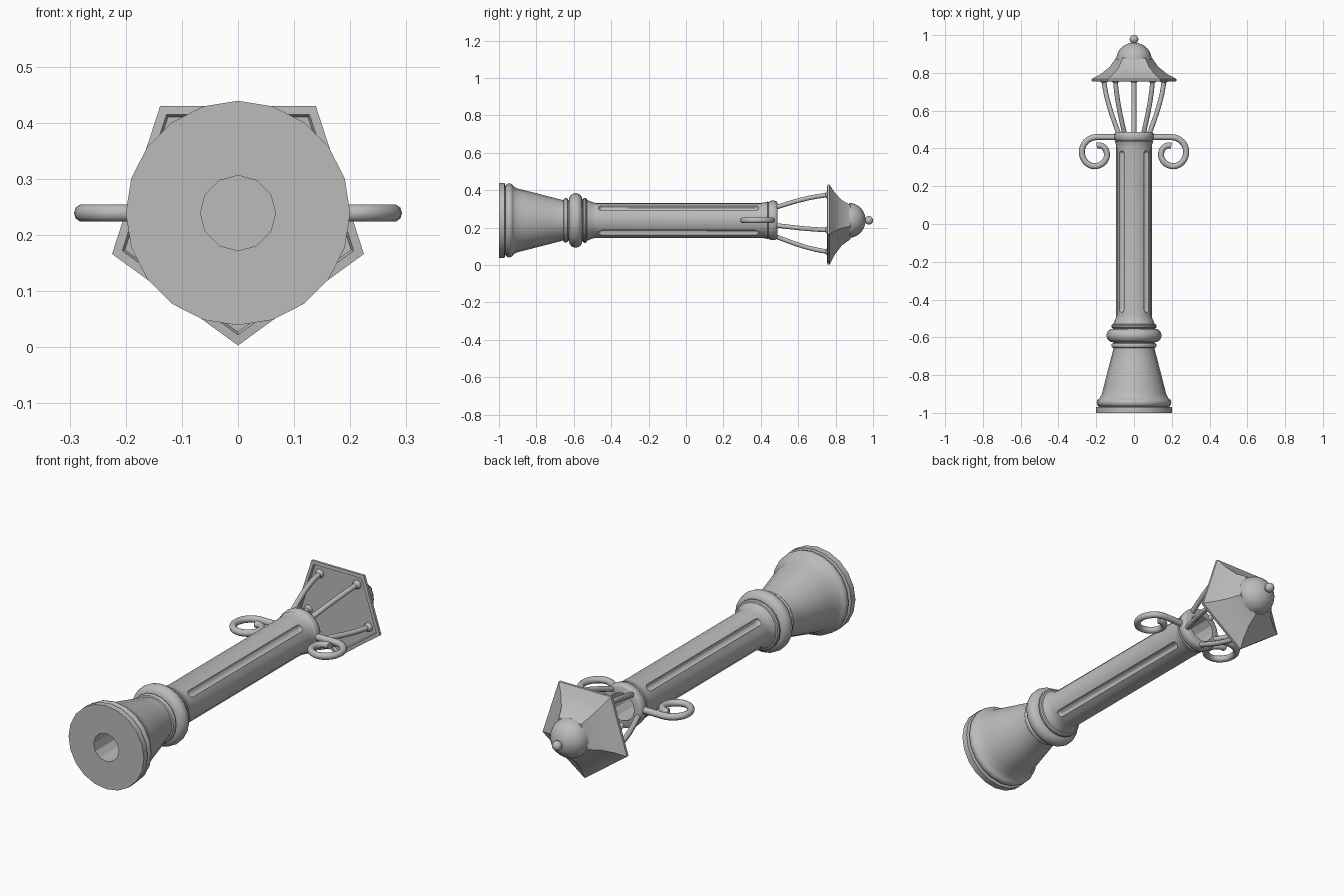
import bpy
import bmesh
from math import sin, cos, pi, radians

cube = bpy.data.objects.get("Cube")
if cube:
    bpy.data.objects.remove(cube, do_unlink=True)

AXIS_Z = 0.239  # height of the post's long axis, which runs along y

grey = bpy.data.materials.new("cast_grey")
grey.use_nodes = True
grey.diffuse_color = (0.5, 0.5, 0.5, 1)
grey.node_tree.nodes["Principled BSDF"].inputs["Base Color"].default_value = (0.5, 0.5, 0.5, 1)


def polar(r, deg, y):
    """Point at radius r and angle deg around the post's axis."""
    a = radians(deg)
    return (r * cos(a), y, AXIS_Z + r * sin(a))


def lathe(bm, profile, sides, start=90, centre=(0, 0)):
    """Revolve (radius, y) points around an axis parallel to y."""
    rings = []
    for r, y in profile:
        ring = []
        for i in range(sides):
            x, yy, z = polar(r, start + 360 * i / sides, y)
            ring.append(bm.verts.new((x + centre[0], yy, z + centre[1])))
        rings.append(ring)
    for a, b in zip(rings, rings[1:]):
        for i in range(sides):
            j = (i + 1) % sides
            bm.faces.new((a[i], a[j], b[j], b[i]))
    for (r, _), ring in ((profile[0], rings[0]), (profile[-1], rings[-1])):
        if r > 0:
            bm.faces.new(ring)


def arc(r, y, ry, a0, a1, steps, base=0):
    """Arc of profile points; 0 degrees points outward, 90 toward the top."""
    pts = []
    for i in range(steps + 1):
        a = radians(a0 + (a1 - a0) * i / steps)
        pts.append((max(0, base + r * cos(a)), y + ry * sin(a)))
    return pts


def smooth(obj, angle):
    bpy.ops.object.select_all(action='DESELECT')
    obj.select_set(True)
    bpy.context.view_layer.objects.active = obj
    bpy.ops.object.shade_smooth_by_angle(angle=radians(angle))


def finish(bm, name):
    bmesh.ops.remove_doubles(bm, verts=bm.verts, dist=0.0002)
    bmesh.ops.recalc_face_normals(bm, faces=bm.faces)
    mesh = bpy.data.meshes.new(name)
    bm.to_mesh(mesh)
    bm.free()
    mesh.materials.append(grey)
    obj = bpy.data.objects.new(name, mesh)
    bpy.context.collection.objects.link(obj)
    return obj


def turned(name, profile, sides, start=90, angle=40):
    bm = bmesh.new()
    lathe(bm, profile, sides, start)
    obj = finish(bm, name)
    smooth(obj, angle)
    return obj


def tube(name, points, radius):
    """Round bar following a list of points."""
    curve = bpy.data.curves.new(name, 'CURVE')
    curve.dimensions = '3D'
    curve.bevel_depth = radius
    curve.bevel_resolution = 3
    curve.use_fill_caps = True
    spline = curve.splines.new('POLY')
    spline.points.add(len(points) - 1)
    for p, co in zip(spline.points, points):
        p.co = (*co, 1)
    curve.materials.append(grey)
    obj = bpy.data.objects.new(name, curve)
    bpy.context.collection.objects.link(obj)
    bpy.ops.object.select_all(action='DESELECT')
    obj.select_set(True)
    bpy.context.view_layer.objects.active = obj
    bpy.ops.object.convert(target='MESH')
    smooth(bpy.context.object, 50)


# Post: base plate, flared foot, ring mouldings, shaft and collar
post_profile = [(0.2, -1), (0.2, -0.97), (0.192, -0.968)]
post_profile += arc(0.018, -0.945, 0.021, -80, 80, 6, 0.18)
post_profile += [(0.178, -0.915), (0.17, -0.9), (0.163, -0.87), (0.15, -0.82),
                 (0.127, -0.73), (0.108, -0.658)]
post_profile += arc(0.012, -0.643, 0.013, -90, 90, 5, 0.108)
post_profile += arc(0.036, -0.59, 0.036, -90, 90, 8, 0.11)
post_profile += arc(0.012, -0.541, 0.012, -90, 90, 5, 0.109)
post_profile += [(0.105, -0.518), (0.098, -0.503), (0.094, -0.485),
                 (0.094, 0.405), (0.097, 0.425), (0.101, 0.437)]
post_profile += arc(0.012, 0.464, 0.024, -80, 90, 6, 0.094)
post = turned("post", post_profile, 20)

# Cut the hollow core and the four round-ended flutes
bm = bmesh.new()
lathe(bm, [(0.067, -1.1), (0.067, 0.6)], 12)
for deg in range(45, 360, 90):
    x, _, z = polar(0.095, deg, 0)
    lathe(bm, arc(0.018, -0.45, 0.018, -90, 0, 4) + arc(0.018, 0.37, 0.018, 0, 90, 4),
          12, 90, (x, z - AXIS_Z))
cutter = finish(bm, "post_cutter")
cutter.hide_render = True
cut = post.modifiers.new("flutes", 'BOOLEAN')
cut.operation = 'DIFFERENCE'
cut.solver = 'EXACT'
cut.object = cutter
bpy.context.view_layer.objects.active = post
bpy.ops.object.modifier_apply(modifier=cut.name)
bpy.data.objects.remove(cutter, do_unlink=True)
smooth(post, 35)

# Lantern roof: five-sided, with a recessed underside
turned("lantern_roof", [(0, 0.764), (0.212, 0.764), (0.217, 0.754), (0.236, 0.756),
                        (0.236, 0.768), (0.187, 0.793), (0.135, 0.832),
                        (0.1, 0.88), (0, 0.88)], 5, -90, 20)

# Dome and finial
turned("roof_dome", [(0, 0.87)] + arc(0.093, 0.872, 0.088, 0, 90, 9), 20)
turned("finial", [(0, 0.945), (0.02, 0.95), (0.013, 0.96)]
       + arc(0.023, 0.978, 0.022, -50, 90, 8), 16)

# Cage bars, one per roof corner, each with a knob at the roof
for n in range(5):
    deg = -90 + 72 * n
    path = []
    for i in range(9):
        t = i / 8
        path.append(polar(0.084 + 0.084 * sin(t * pi / 2.4) / sin(pi / 2.4),
                          deg, 0.475 + 0.29 * t))
    tube(f"cage_bar_{n + 1}", path, 0.0125)
    bm = bmesh.new()
    x, _, z = polar(0.168, deg, 0)
    lathe(bm, arc(0.021, 0.762, 0.019, -90, 90, 6), 12, 90, (x, z - AXIS_Z))
    smooth(finish(bm, f"bar_knob_{n + 1}"), 50)

# Scroll arms on both sides of the collar
for side, label in ((1, "left"), (-1, "right")):
    path = [(side * 0.08, 0.459, AXIS_Z), (side * 0.14, 0.46, AXIS_Z)]
    for i in range(33):
        t = i / 32
        r = 0.08 - 0.006 * t - 0.04 * max(0, (t - 0.45) / 0.55)
        a = radians(90 - 360 * t)
        path.append((side * (0.198 + r * cos(a)), 0.38 + r * sin(a), AXIS_Z))
    tube(f"scroll_arm_{label}", path, 0.016)
